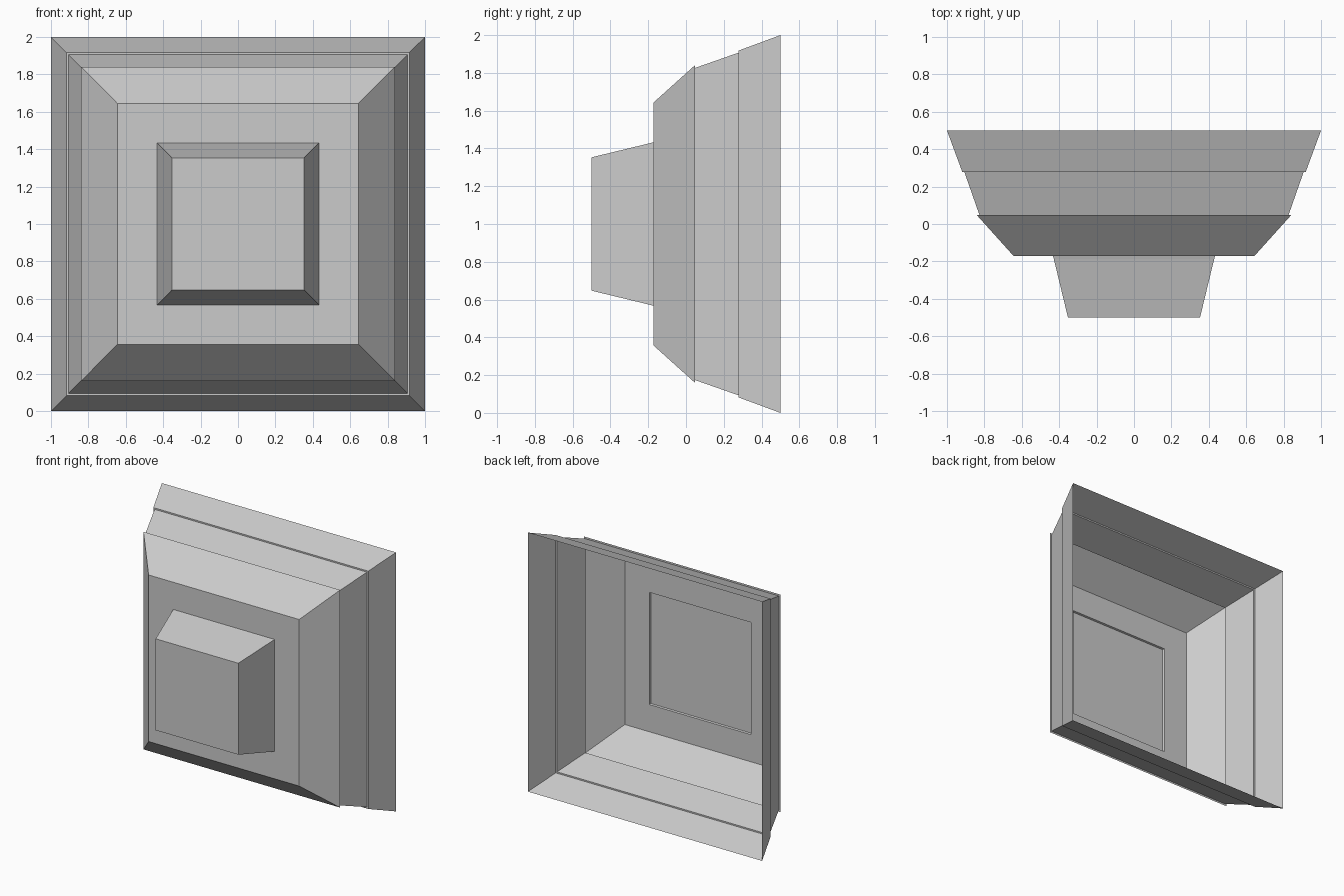
import bpy, bmesh

if "Cube" in bpy.data.objects:
    bpy.data.objects.remove(bpy.data.objects["Cube"])

CENTRE_Z = 1.0


def square_loop(bm, half, y):
    """Square ring of vertices facing -y."""
    return [bm.verts.new((sx * half, y, CENTRE_Z + sz * half))
            for sx, sz in ((-1, -1), (1, -1), (1, 1), (-1, 1))]


def stepped_square(name, profile, cap_front=False, cap_back=False):
    """Loft square rings listed from back to front as (half width, y)."""
    bm = bmesh.new()
    loops = [square_loop(bm, h, y) for h, y in profile]
    for back, front in zip(loops, loops[1:]):
        for i in range(4):
            j = (i + 1) % 4
            bm.faces.new((back[i], back[j], front[j], front[i]))
    if cap_front:
        bm.faces.new(loops[-1])
    if cap_back:
        bm.faces.new(loops[0][::-1])
    mesh = bpy.data.meshes.new(name)
    bm.to_mesh(mesh)
    bm.free()
    obj = bpy.data.objects.new(name, mesh)
    bpy.context.collection.objects.link(obj)
    return obj


# Thin stepped housing, open at the back, ending in a flat front plate with a square opening
stepped_square("stepped_housing", [
    (1.0, 0.5), (0.918, 0.278),
    (0.907, 0.278), (0.826, 0.047),
    (0.84, 0.047), (0.643, -0.172),
    (0.433, -0.172), (0.429, -0.186),
])

# Tapered block filling the opening, its back set slightly into the plate
stepped_square("front_block", [(0.429, -0.186), (0.353, -0.5)],
               cap_front=True, cap_back=True)
